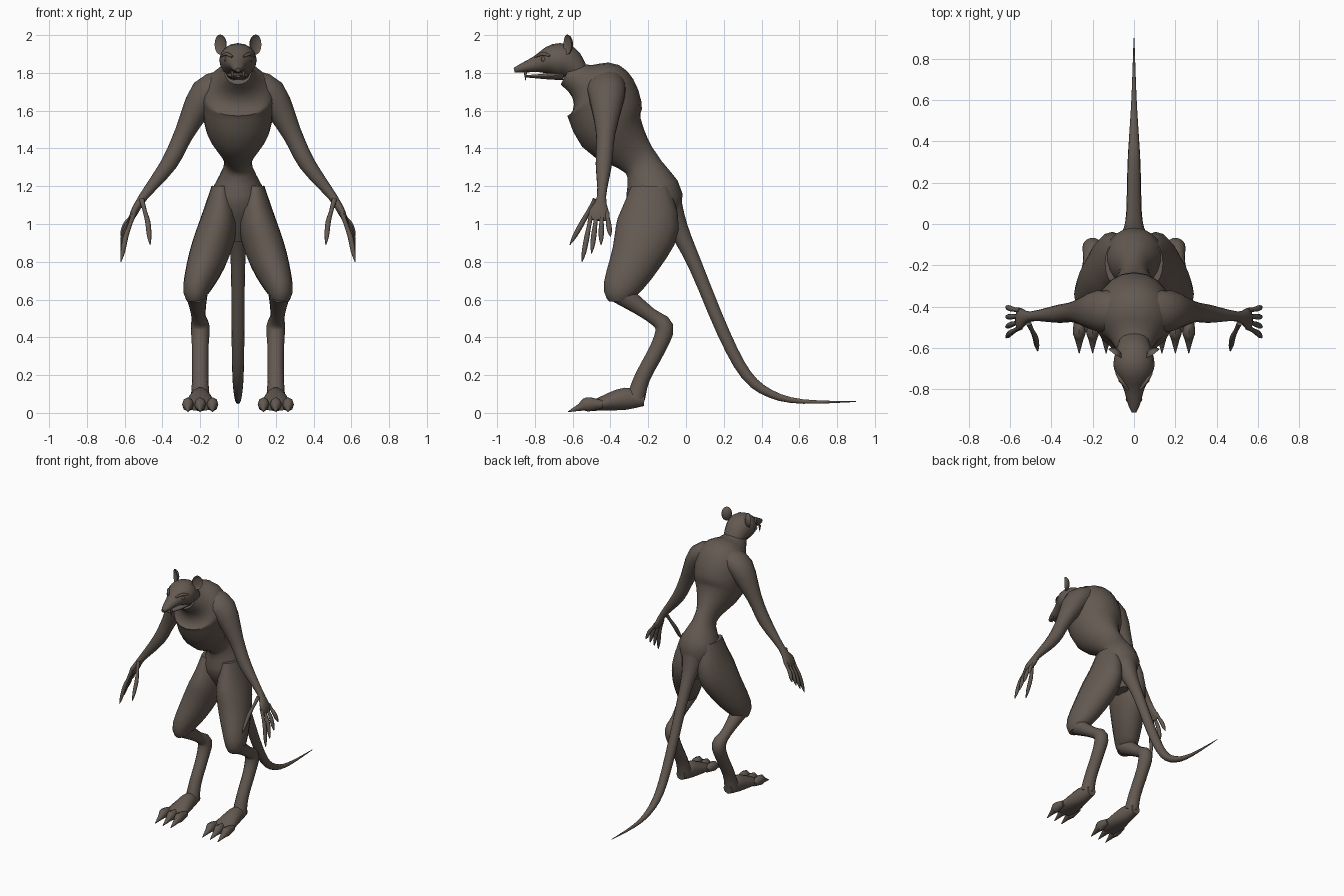
import bpy, bmesh, math
from mathutils import Vector, Matrix

default_cube = bpy.data.objects.get("Cube")
if default_cube:
    bpy.data.objects.remove(default_cube, do_unlink=True)

# Single hide colour
hide = bpy.data.materials.new("brown_hide")
hide.use_nodes = True
hide.diffuse_color = (.125, .1, .082, 1)
shader = next(node for node in hide.node_tree.nodes if node.type == 'BSDF_PRINCIPLED')
shader.inputs["Base Color"].default_value = hide.diffuse_color
shader.inputs["Roughness"].default_value = .8

RIGHTWARD = Vector((1, 0, 0))
BOTH_SIDES = {"left_": 1, "right_": -1}
CENTRE = {"": 1}


def finish(name, bm, mirror):
    """Turn a bmesh into a smooth-shaded object, mirrored in x where asked."""
    bmesh.ops.scale(bm, vec=(mirror, 1, 1), verts=bm.verts)
    bmesh.ops.recalc_face_normals(bm, faces=bm.faces)
    mesh = bpy.data.meshes.new(name)
    bm.to_mesh(mesh)
    bm.free()
    mesh.materials.append(hide)
    obj = bpy.data.objects.new(name, mesh)
    bpy.context.collection.objects.link(obj)
    bpy.ops.object.select_all(action='DESELECT')
    obj.select_set(True)
    bpy.context.view_layer.objects.active = obj
    bpy.ops.object.shade_smooth_by_angle(angle=math.radians(50))


def spline(points, steps=3):
    """Pass a smooth curve through control points of any dimension."""
    padded = [points[0], *points, points[-1]]
    curve = []
    for before, start, end, after in zip(padded, padded[1:], padded[2:], padded[3:]):
        for step in range(steps):
            t = step / steps
            blended = []
            for a, b, c, d in zip(before, start, end, after):
                leave, arrive = (c - a) / 2, (d - b) / 2
                bend = 3 * (c - b) - 2 * leave - arrive
                twist = leave + arrive - 2 * (c - b)
                blended.append(b + t * (leave + t * (bend + t * twist)))
            curve.append(blended)
    curve.append(points[-1])
    return curve


def limb(name, points, copies=BOTH_SIDES, sides=14):
    """Sweep an ellipse along a path; points hold x, y, z, half width, half depth.

    A point without a half depth is round.
    """
    path = spline([p if len(p) == 5 else (*p, p[-1]) for p in points])
    places = [Vector(p[:3]) for p in path]
    for prefix, mirror in copies.items():
        bm = bmesh.new()
        loops = []
        for i, (x, y, z, width, depth) in enumerate(path):
            ahead = places[min(i + 1, len(places) - 1)]
            behind = places[max(i - 1, 0)]
            tangent = (ahead - behind).normalized()
            across = (RIGHTWARD - tangent * tangent.dot(RIGHTWARD)).normalized()
            deep = tangent.cross(across)
            ring = []
            for k in range(sides):
                angle = math.tau * k / sides
                offset = across * width * math.cos(angle) + deep * depth * math.sin(angle)
                ring.append(bm.verts.new(places[i] + offset))
            loops.append(ring)
        for low, high in zip(loops, loops[1:]):
            for k in range(sides):
                bm.faces.new((low[k - 1], low[k], high[k], high[k - 1]))
        bm.faces.new(loops[0])
        bm.faces.new(loops[-1])
        finish(prefix + name, bm, mirror)


def ball(name, place, size, turn, cupped=False):
    """Pair of scaled spheres; a cupped one has its front folded into a hollow."""
    for prefix, mirror in BOTH_SIDES.items():
        bm = bmesh.new()
        bmesh.ops.create_uvsphere(bm, u_segments=14, v_segments=10, radius=1)
        if cupped:
            for vert in bm.verts:
                if vert.co.y < 0:
                    vert.co.y *= -.5
        placement = Matrix.Translation(place) @ Matrix.Rotation(turn, 4, 'Z')
        bm.transform(placement @ Matrix.Diagonal((*size, 1)))
        finish(prefix + name, bm, mirror)


# Trunk from crotch through narrow waist and deep chest to neck
limb("torso", [
    (0, -.14, .91, .04, .06),
    (0, -.165, 1.13, .145, .15),
    (0, -.22, 1.29, .08, .1),
    (0, -.28, 1.37, .085, .11),
    (0, -.395, 1.5, .17, .18),
    (0, -.44, 1.64, .19, .2),
    (0, -.485, 1.71, .18, .185),
    (0, -.55, 1.755, .12, .1),
    (0, -.63, 1.8, .07, .07)], CENTRE, sides=20)

# Tail curling out along the ground
limb("tail", [
    (0, -.1, 1.08, .09), (0, -.04, .97, .055), (0, .05, .78, .038),
    (0, .2, .42, .034), (0, .32, .2, .03), (0, .45, .1, .022),
    (0, .62, .06, .012), (0, .9, .06, .002)], CENTRE)

# Long-snouted head and thin open jaw
limb("head", [
    (0, -.91, 1.815, .012),
    (0, -.87, 1.825, .03, .024),
    (0, -.79, 1.847, .053, .045),
    (0, -.7, 1.868, .097, .085),
    (0, -.63, 1.855, .092, .088),
    (0, -.56, 1.8, .07, .05)], CENTRE, sides=16)
limb("lower_jaw", [
    (0, -.85, 1.782, .012, .006),
    (0, -.74, 1.782, .045, .016),
    (0, -.65, 1.79, .06, .03)], CENTRE)

# Ears, eyes, brows and fangs
ball("ear", (.095, -.63, 1.95), (.038, .03, .053), turn=.6, cupped=True)
ball("eye", (.062, -.75, 1.872), (.012, .018, .014), turn=.4)
limb("brow", [(.03, -.8, 1.885, .006), (.06, -.76, 1.9, .01), (.085, -.72, 1.89, .006)], sides=8)
limb("fang", [(.03, -.85, 1.81, .01), (.03, -.85, 1.76, .001)], sides=8)

# Arms from shoulder to palm
limb("arm", [
    (.06, -.43, 1.74, .07, .1),
    (.17, -.42, 1.69, .085, .1),
    (.285, -.425, 1.48, .052),
    (.365, -.435, 1.32, .044),
    (.5, -.447, 1.145, .024),
    (.55, -.46, 1.06, .02, .055),
    (.565, -.465, 1.02, .01, .04)])


def finger(name, base, bulge, tip):
    """Thin digit with a swollen knuckle and a pointed claw."""
    knuckle = base.lerp(tip, .5) + bulge
    stops = [(base, .014), (base.lerp(knuckle, .5), .011), (knuckle, .014),
             (knuckle.lerp(tip, .6), .012), (tip, .002)]
    limb(name, [(*place, radius) for place, radius in stops], sides=8)


# Clawed fingers fanned across the palm, with the thumb turned inward
finger("thumb", Vector((.51, -.48, 1.13)), Vector((-.01, 0, 0)), Vector((.465, -.615, .89)))
for i, label in enumerate(("index", "middle", "ring", "little")):
    base = Vector((.55, -.5 + .027 * i, 1.06))
    tip = Vector((.62, -.55 + .05 * i, .8 + .045 * i))
    finger(label + "_finger", base, RIGHTWARD * .01, tip)

# Heavy thighs, then shins folding back at the hock and down to the heel
limb("thigh", [
    (.09, -.19, 1.2, .05, .1),
    (.105, -.2, 1, .1, .165),
    (.16, -.265, .82, .103, .135),
    (.22, -.345, .66, .072, .095),
    (.22, -.35, .6, .05, .06)], sides=16)
limb("lower_leg", [
    (.22, -.35, .635, .06),
    (.21, -.19, .52, .038),
    (.2, -.115, .455, .05),
    (.2, -.145, .35, .044),
    (.2, -.23, .19, .043),
    (.2, -.265, .08, .05)])
limb("foot", [
    (.2, -.22, .07, .035),
    (.2, -.32, .075, .055, .06),
    (.2, -.44, .05, .075, .04),
    (.2, -.52, .03, .07, .02)])

# Three toes ending in claws
for label, spread in (("outer", .065), ("middle", 0), ("inner", -.065)):
    x = .2 + spread
    limb(label + "_toe", [
        (x, -.44, .045, .02),
        (x, -.52, .045, .031, .038),
        (x, -.56, .03, .02),
        (x, -.625, .006, .002)], sides=8)
